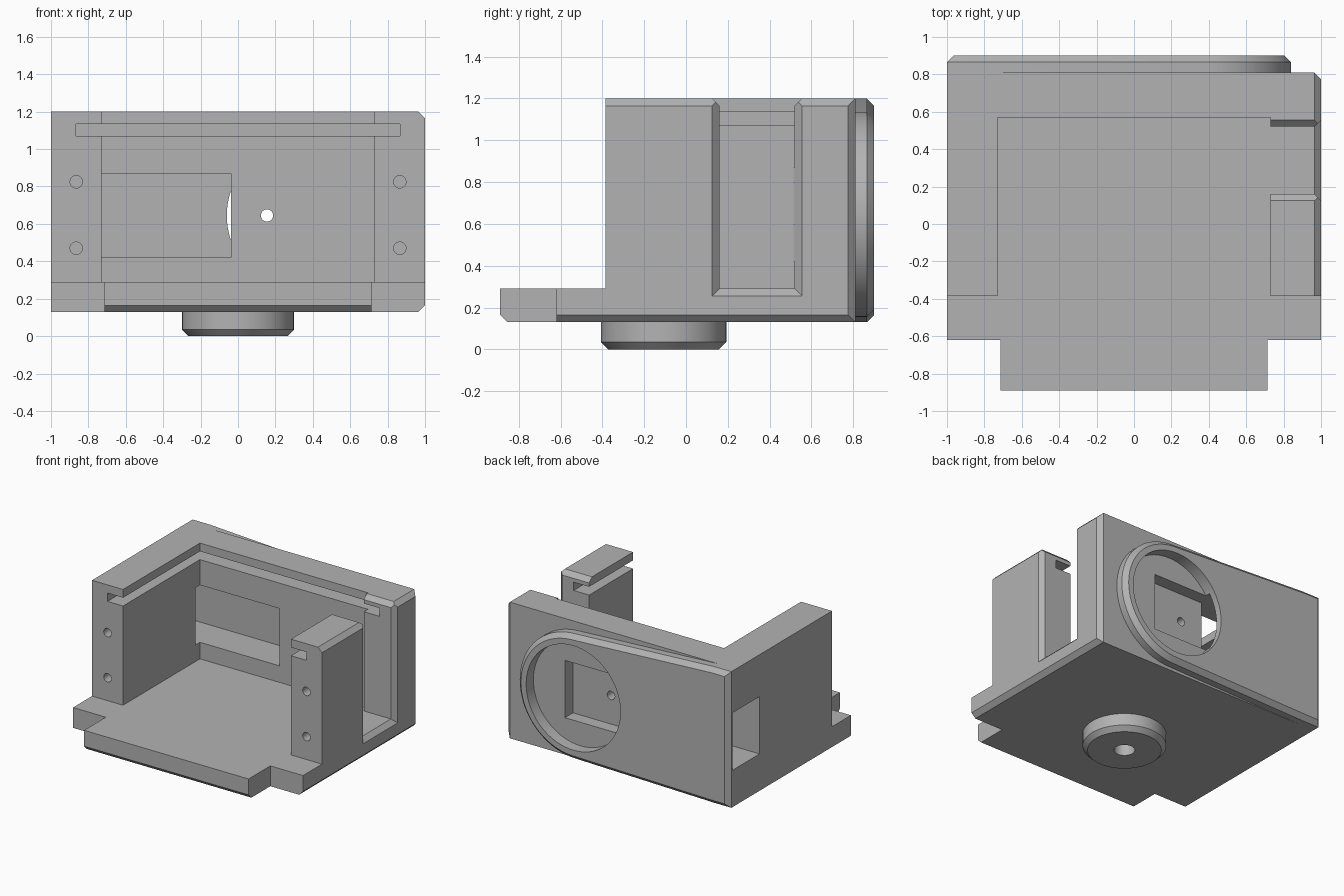
import bpy, bmesh, math
from mathutils import Vector, Matrix

cube = bpy.data.objects.get("Cube")
if cube:
    bpy.data.objects.remove(cube, do_unlink=True)

mat = bpy.data.materials.new("plain_grey")
mat.use_nodes = True
GREY = (0.45, 0.45, 0.45, 1)
mat.diffuse_color = GREY
mat.node_tree.nodes["Principled BSDF"].inputs["Base Color"].default_value = GREY

C = 0.035          # chamfer size
LOW, FLOOR, TOP = 0.13, 0.29, 1.2
BACK, OVER = 0.81, 1.3


def finish(name, bm):
    bmesh.ops.recalc_face_normals(bm, faces=bm.faces)
    mesh = bpy.data.meshes.new(name)
    bm.to_mesh(mesh)
    bm.free()
    mesh.materials.append(mat)
    obj = bpy.data.objects.new(name, mesh)
    bpy.context.collection.objects.link(obj)
    return obj


def hull(name, points):
    """Convex solid around a set of points."""
    bm = bmesh.new()
    for p in points:
        bm.verts.new(p)
    res = bmesh.ops.convex_hull(bm, input=bm.verts)
    loose = [v for v in bm.verts if not v.link_faces]
    bmesh.ops.delete(bm, geom=loose, context='VERTS')
    bmesh.ops.dissolve_limit(bm, angle_limit=0.01, verts=bm.verts, edges=bm.edges)
    return finish(name, bm)


def rect(axis, at, a, b):
    """Four corners of a rectangle lying across an axis."""
    pts = []
    for u in a:
        for v in b:
            p = [u, v]
            p.insert(axis, at)
            pts.append(p)
    return pts


def box(name, x, y, z):
    return hull(name, rect(0, x[0], y, z) + rect(0, x[1], y, z))


def ring(axis, at, centre, r, n=72):
    pts = []
    for i in range(n):
        t = math.tau * i / n
        p = [centre[0] + r * math.cos(t), centre[1] + r * math.sin(t)]
        p.insert(axis, at)
        pts.append(p)
    return pts


def rod(name, axis, ends, centre, r, n=72):
    return hull(name, ring(axis, ends[0], centre, r, n) + ring(axis, ends[1], centre, r, n))


def combine(target, other, operation):
    mod = target.modifiers.new(operation, 'BOOLEAN')
    mod.operation = operation
    mod.solver = 'EXACT'
    mod.object = other
    bpy.context.view_layer.objects.active = target
    bpy.ops.object.modifier_apply(modifier=mod.name)
    bpy.data.objects.remove(other, do_unlink=True)


def cut(other):
    combine(body, other, 'DIFFERENCE')


def join(other):
    combine(body, other, 'UNION')


# Outer block, chamfered round its left side
body = hull("housing",
            rect(0, -1, (-0.62, BACK), (LOW, TOP))
            + rect(0, 1 - C, (-0.62, BACK), (LOW, TOP))
            + rect(0, 1, (-0.62, BACK - C), (LOW + C, TOP - C)))

# Open front above the floor, and inner cavity
cut(box("front_clearance", (-1.1, 1.1), (-0.8, -0.385), (FLOOR, OVER)))
cut(box("cavity", (-0.73, 0.73), (-0.8, 0.57), (FLOOR, OVER)))

# Front tab with chamfered lower lip
join(hull("front_tab",
          rect(1, -0.5, (-0.715, 0.715), (LOW, FLOOR))
          + rect(1, -0.89 + C, (-0.715, 0.715), (LOW, FLOOR))
          + rect(1, -0.89, (-0.715, 0.715), (LOW + C, FLOOR))))

# Raised back plate: rectangle flowing into a round rim
eye = (0.35, 0.645)
join(hull("back_plate",
          rect(1, 0.78, (-1, -0.85), (LOW, TOP))
          + rect(1, 0.865, (-1, -0.85), (LOW, TOP))
          + rect(1, 0.9, (-1 + C, -0.85), (LOW + C, TOP - C))
          + ring(1, 0.78, eye, 0.49) + ring(1, 0.865, eye, 0.49)
          + ring(1, 0.9, eye, 0.455)))

# Round foot underneath
foot = (0, -0.107)
join(hull("foot", ring(2, 0.2, foot, 0.3) + ring(2, C, foot, 0.3)
          + ring(2, 0, foot, 0.3 - C)))
cut(rod("foot_hole", 2, (-0.1, 0.2), foot, 0.075, 40))

# Round recess in the back, side channel and the pocket joining them
SLOT = (0.42, 0.87)
cut(rod("round_recess", 1, (BACK, 1), eye, 0.41))
cut(box("side_channel", (-1.1, -0.037), (0.515, 0.85), SLOT))
cut(box("pocket", (-0.1, 0.485), (0.71, 0.85), SLOT))
cut(rod("peephole", 1, (0.4, 0.8), (0.155, 0.645), 0.033, 32))

# Cover groove round the inside
cut(box("cover_groove", (-0.865, 0.865), (-0.6, 0.705), (1.07, 1.135)))

# Notch in the left wall, flared outwards and upwards
near, far = 0.16, 0.52
cut(box("notch", (0.7, 1.1), (near, far), (FLOOR, OVER)))
cut(hull("notch_side_flare",
         rect(0, 1 - C, (near, far), (FLOOR, OVER))
         + rect(0, 1 + C, (near - 2 * C, far + 2 * C), (FLOOR - 2 * C, OVER))))
cut(hull("notch_top_flare",
         rect(2, TOP - C, (0.7, 1.1), (near, far))
         + rect(2, TOP + C, (0.7, 1.1), (near - 2 * C, far + 2 * C))))

# Screw holes in the front ends of the walls
for x in (-0.865, 0.865):
    for z in (0.47, 0.825):
        cut(rod("screw_hole", 1, (-0.5, -0.18), (x, z), 0.033, 32))

for obj in bpy.context.selected_objects:
    obj.select_set(False)
body.select_set(True)
bpy.context.view_layer.objects.active = body
bpy.ops.object.shade_smooth_by_angle(angle=math.radians(25))
